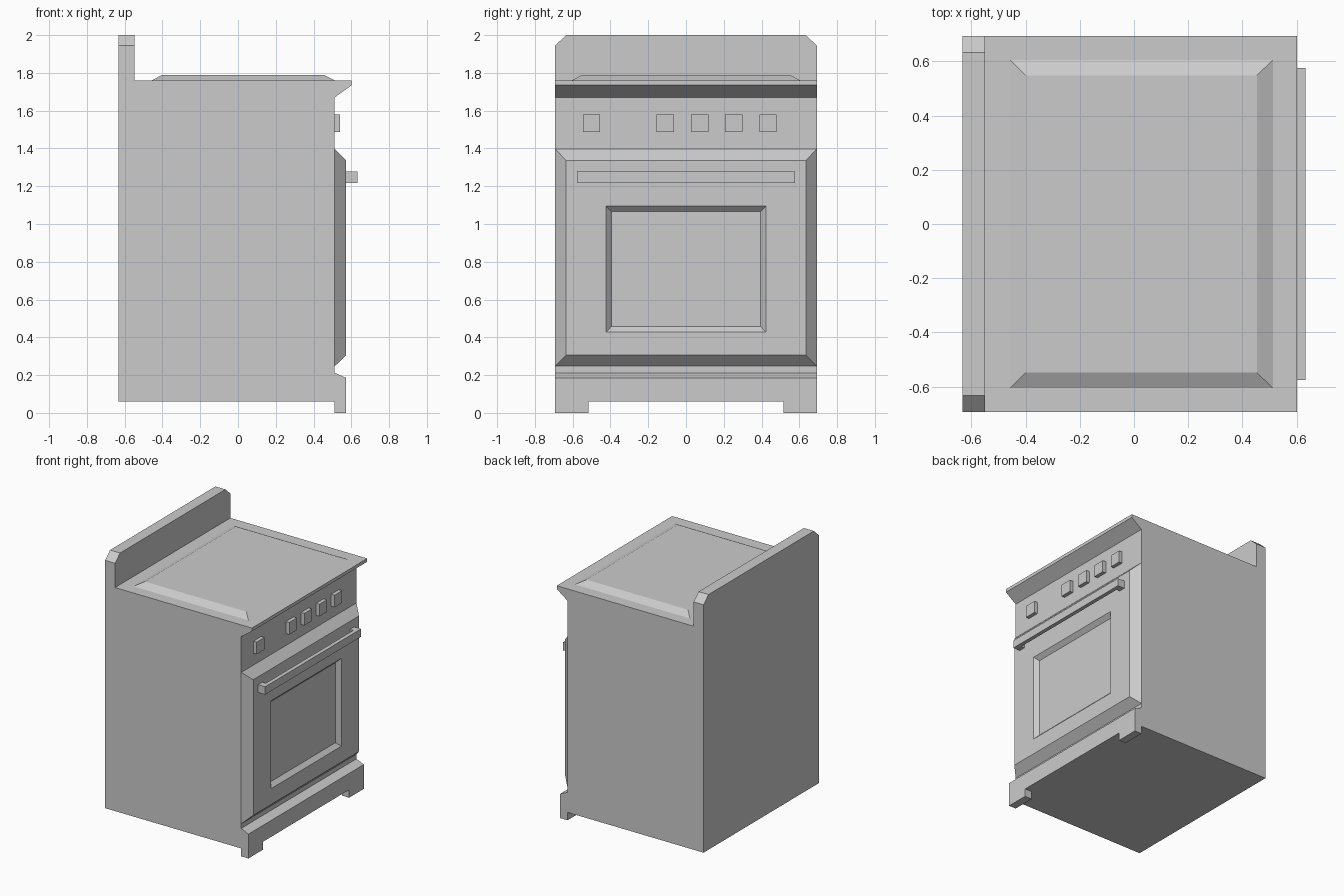
import bpy, bmesh

if "Cube" in bpy.data.objects:
    bpy.data.objects.remove(bpy.data.objects["Cube"])

W = 0.693      # half width along y
FX = 0.512     # plane of the oven face
DX = 0.573     # plane of the door and kick panel fronts


def finish(name, bm):
    bmesh.ops.recalc_face_normals(bm, faces=bm.faces)
    me = bpy.data.meshes.new(name)
    bm.to_mesh(me)
    bm.free()
    ob = bpy.data.objects.new(name, me)
    bpy.context.collection.objects.link(ob)
    return ob


def extrude(name, points, offset):
    """Extrude a closed planar outline by an offset vector."""
    bm = bmesh.new()
    face = bm.faces.new([bm.verts.new(p) for p in points])
    res = bmesh.ops.extrude_face_region(bm, geom=[face], use_keep_orig=True)
    verts = [g for g in res["geom"] if isinstance(g, bmesh.types.BMVert)]
    bmesh.ops.translate(bm, verts=verts, vec=offset)
    return finish(name, bm)


def box(name, x0, x1, y0, y1, z0, z1):
    outline = [(x0, y0, z0), (x1, y0, z0), (x1, y1, z0), (x0, y1, z0)]
    return extrude(name, outline, (0, 0, z1 - z0))


def stacked(name, loops):
    """Join successive four-point loops and cap the last one."""
    bm = bmesh.new()
    rings = [[bm.verts.new(p) for p in loop] for loop in loops]
    for a, b in zip(rings, rings[1:]):
        for i in range(4):
            j = (i + 1) % 4
            bm.faces.new((a[i], a[j], b[j], b[i]))
    bm.faces.new(rings[-1])
    bm.faces.new(rings[0][::-1])
    return finish(name, bm)


def rect_x(x, y, z0, z1):
    return [(x, -y, z0), (x, y, z0), (x, y, z1), (x, -y, z1)]


def rect_z(z, x0, x1, y):
    return [(x0, -y, z), (x1, -y, z), (x1, y, z), (x0, y, z)]


# Body with overhanging top lip and sloped kick panel, one side profile
profile = [(-0.633, 0.06), (DX, 0.06), (DX, 0.185), (FX, 0.212),
           (FX, 1.67), (0.602, 1.735), (0.602, 1.76), (-0.633, 1.76)]
extrude("body", [(x, -W, z) for x, z in profile], (0, 2 * W, 0))

# Back guard with clipped top corners
guard = [(-W, 1.76), (W, 1.76), (W, 1.945), (0.633, 2.0), (-0.633, 2.0), (-W, 1.945)]
extrude("back_guard", [(-0.633, y, z) for y, z in guard], (0.084, 0, 0))

# Raised cooktop plate
stacked("cooktop", [rect_z(1.76, -0.457, 0.512, 0.605),
                    rect_z(1.79, -0.4, 0.453, 0.548)])

# Bevelled door with recessed window
stacked("oven_door", [rect_x(FX, W, 0.247, 1.398),
                      rect_x(DX, 0.635, 0.306, 1.337),
                      rect_x(DX, 0.424, 0.427, 1.095),
                      rect_x(DX - 0.03, 0.395, 0.457, 1.065)])

# Door handle and its end brackets
box("handle_bar", 0.602, 0.632, -0.576, 0.576, 1.217, 1.277)
for side, y in (("left", -0.551), ("right", 0.551)):
    box(f"handle_bracket_{side}", DX, 0.602, y - 0.025, y + 0.025, 1.217, 1.277)

# Control knobs
for i, y in enumerate((-0.5, -0.109, 0.072, 0.253, 0.434)):
    box(f"knob_{i + 1}", FX, 0.54, y - 0.046, y + 0.046, 1.488, 1.58)

# Front feet
for side, y0, y1 in (("left", -W, -0.517), ("right", 0.517, W)):
    box(f"front_foot_{side}", FX, DX, y0, y1, 0, 0.06)
